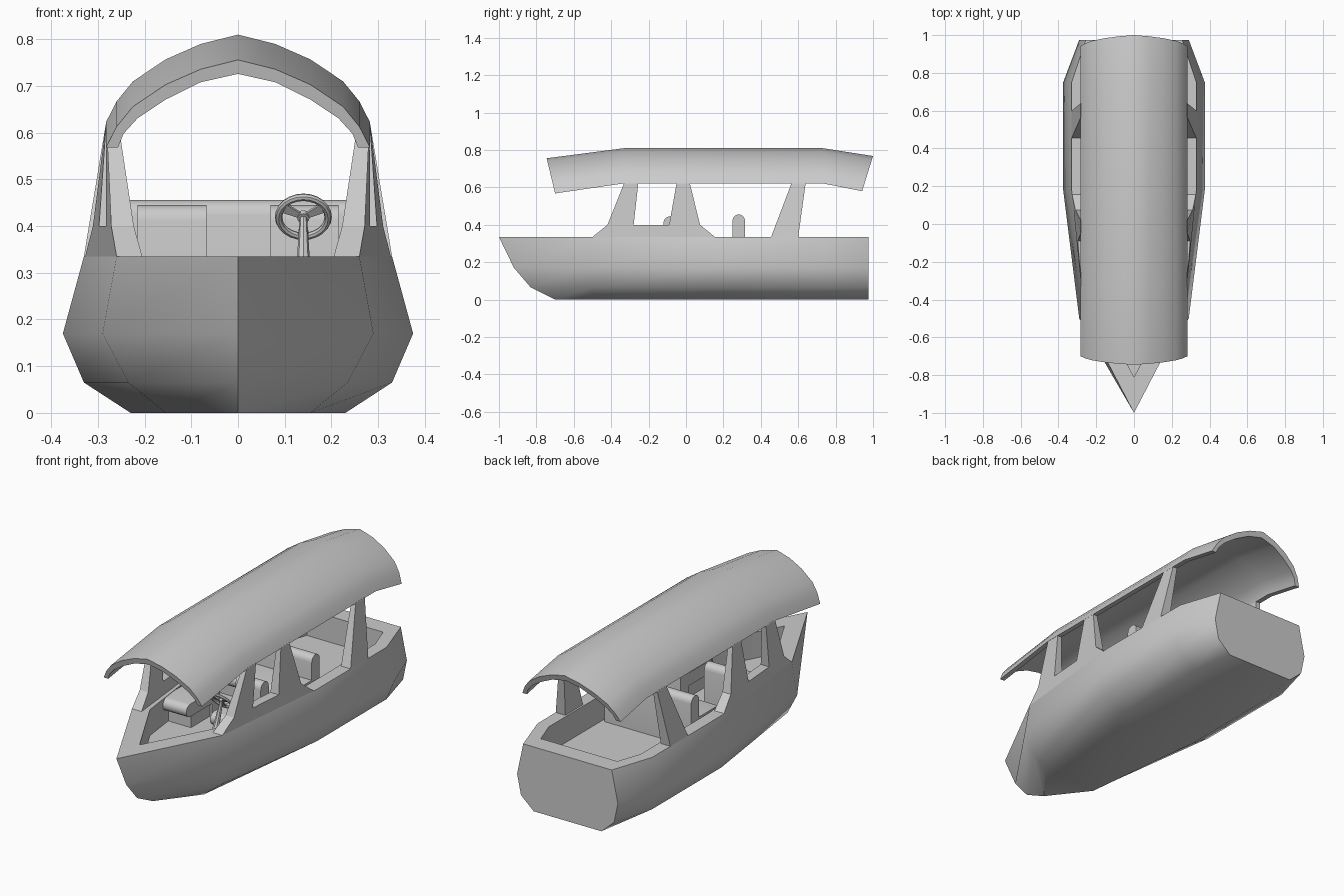
import bpy, bmesh, math
from mathutils import Vector

if "Cube" in bpy.data.objects:
    bpy.data.objects.remove(bpy.data.objects["Cube"])


def finish(name, bm, angle=None, mirror=False):
    bmesh.ops.remove_doubles(bm, verts=bm.verts[:], dist=1e-4)
    bmesh.ops.recalc_face_normals(bm, faces=bm.faces[:])
    me = bpy.data.meshes.new(name)
    bm.to_mesh(me)
    bm.free()
    ob = bpy.data.objects.new(name, me)
    bpy.context.collection.objects.link(ob)
    if angle:
        me.polygons.foreach_set("use_smooth", [True] * len(me.polygons))
        me.set_sharp_from_angle(angle=math.radians(angle))
    if mirror:
        m = ob.modifiers.new("mirror", 'MIRROR')
        m.use_axis = (True, False, False)
    return ob


def loft(rings, caps=True):
    bm = bmesh.new()
    vs = [[bm.verts.new(p) for p in r] for r in rings]
    n = len(vs[0])
    for a, b in zip(vs, vs[1:]):
        for i in range(n):
            j = (i + 1) % n
            bm.faces.new((a[i], a[j], b[j], b[i]))
    if caps:
        bm.faces.new(vs[0])
        bm.faces.new(vs[-1])
    return bm, vs


def lerp_table(t, table):
    for (a, va), (b, vb) in zip(table, table[1:]):
        if t <= b:
            return va + (vb - va) * (t - a) / (b - a)
    return table[-1][1]


# Hull: four outer levels, then inner rim and floor, per station
Z = [0.335, 0.17, 0.065, 0.0, 0.335, 0.2]
stations = [  # y per level, half width per level
    ([-1, -.92, -.83, -.7, -.81, -.81], [0] * 6),
    ([-.5] * 4 + [-.46] * 2, [.26, .29, .235, .155, .185, .185]),
    ([.18] * 6, [.33, .375, .33, .23, .265, .265]),
    ([.75] * 6, [.33, .375, .33, .23, .265, .265]),
    ([.975] * 4 + [.88] * 2, [.255, .29, .268, .195, .22, .22]),
]
rings = []
for ys, xs in stations:
    left = [(-xs[i], ys[i], Z[i]) for i in range(4)]
    right = [(xs[i], ys[i], Z[i]) for i in (3, 2, 1, 0, 4, 5)]
    rings.append(left + right + [(-xs[i], ys[i], Z[i]) for i in (5, 4)])
bm, vs = loft(rings, caps=False)
s = vs[-1]
bm.faces.new(s[:8])                       # transom
bm.faces.new((s[0], s[7], s[8], s[11]))   # stern deck
bm.faces.new(s[8:12])                     # inner stern wall
finish("hull", bm, 40)

# Side panels and pillars, leaning from the gunwale to the roof edge
GUNWALE = [(-1, 0), (-.5, .26), (.18, .33), (.75, .33), (.975, .255)]


def side_panel(name, outline):
    outer, inner = [], []
    for y, z in outline:
        t = min((z - .335) / .287, 1)
        g = lerp_table(y, GUNWALE)
        outer.append((g + (.282 - g) * t, y, z))
        gi = g - .055
        inner.append((gi + (.257 - gi) * t, y, z))
    bm, _ = loft([outer, inner])
    finish(name, bm, mirror=True)


side_panel("cabin_side", [(-.5, .335), (-.42, .40), (-.33, .625), (-.255, .625), (-.28, .40),
                          (-.09, .40), (-.05, .625), (.02, .625), (.075, .40), (.155, .335)])
side_panel("rear_pillar", [(.455, .335), (.565, .625), (.64, .625), (.60, .335)])

# Arched roof with drooping ends
outer = [(.283, .622), (.26, .667), (.225, .71), (.155, .757), (.08, .79), (0, .81)]
inner = [(.257, .622), (.245, .652), (.215, .685), (.155, .725), (.08, .762), (0, .78)]


def full(h):
    return h + [(-x, z) for x, z in reversed(h[:-1])]


section = full(outer) + full(inner)[::-1]
rings = [[(x, y + (.81 - z) * k, z - drop) for x, z in section]
         for y, k, drop in ((-.745, .24, .054), (-.33, 0, 0), (.73, 0, 0), (1.0, -.31, .042))]
bm, _ = loft(rings)
finish("roof", bm, 40)


# Upholstery: slab in the y-z plane with one rounded end, extruded along x
def slab(name, x0, x1, start, end, r):
    a, b = Vector(start), Vector(end)
    d = (b - a).normalized()
    n = Vector((-d.y, d.x))
    pts = [a + n * r]
    for i in range(9):
        t = math.pi * i / 8
        pts.append(b + n * r * math.cos(t) + d * r * math.sin(t))
    pts.append(a - n * r)
    bm, _ = loft([[(x, p.x, p.y) for p in pts] for x in (x0, x1)])
    finish(name, bm, 40)


def box(name, lo, hi):
    bm, _ = loft([[(x, lo[1], lo[2]), (x, hi[1], lo[2]), (x, hi[1], hi[2]), (x, lo[1], hi[2])]
                  for x in (lo[0], hi[0])])
    finish(name, bm)


# Front seats and rear bench
for name, x0, x1, y, top, depth in (("left_seat", -.215, -.067, -.087, .445, .21),
                                    ("right_seat", .07, .215, -.087, .445, .21),
                                    ("rear_bench", -.25, .25, .282, .456, .18)):
    slab(name + "_back", x0, x1, (y, .2), (y, top - .033), .033)
    slab(name + "_cushion", x0, x1, (y - .02, .3), (y - depth, .3), .033)
    box(name + "_base", (x0 + .01, y - depth + .02, .2), (x1 - .01, y, .27))

# Steering wheel: tilted rim, hub and three spokes
C = Vector((.14, -.335, .42))
tilt = math.radians(-52)
bpy.ops.mesh.primitive_torus_add(major_segments=24, minor_segments=8, major_radius=.053,
                                 minor_radius=.008, location=C, rotation=(tilt, 0, 0))
rim = bpy.context.object
rim.name = "steering_wheel_rim"
bpy.ops.object.shade_smooth_by_angle()
bpy.ops.mesh.primitive_cylinder_add(vertices=12, radius=.013, depth=.012, location=C,
                                    rotation=(tilt, 0, 0))
bpy.context.object.name = "steering_wheel_hub"
M = rim.rotation_euler.to_matrix()
for k in range(3):
    a = math.radians(90 + 120 * k)
    d, n = Vector((math.cos(a), math.sin(a), 0)), Vector((-math.sin(a), math.cos(a), 0))
    rings = [[C + M @ (d * r + n * w * u + Vector((0, 0, .003 * v)))
              for u, v in ((-1, -1), (1, -1), (1, 1), (-1, 1))]
             for r, w in ((.005, .006), (.052, .012))]
    bm, _ = loft(rings)
    finish("steering_wheel_spoke", bm)

# Steering column
foot = Vector((.14, -.42, .2))
axis = C - foot
bpy.ops.mesh.primitive_cone_add(vertices=8, radius1=.022, radius2=.008, depth=axis.length,
                                location=(C + foot) / 2,
                                rotation=axis.to_track_quat('Z', 'Y').to_euler())
bpy.context.object.name = "steering_column"
